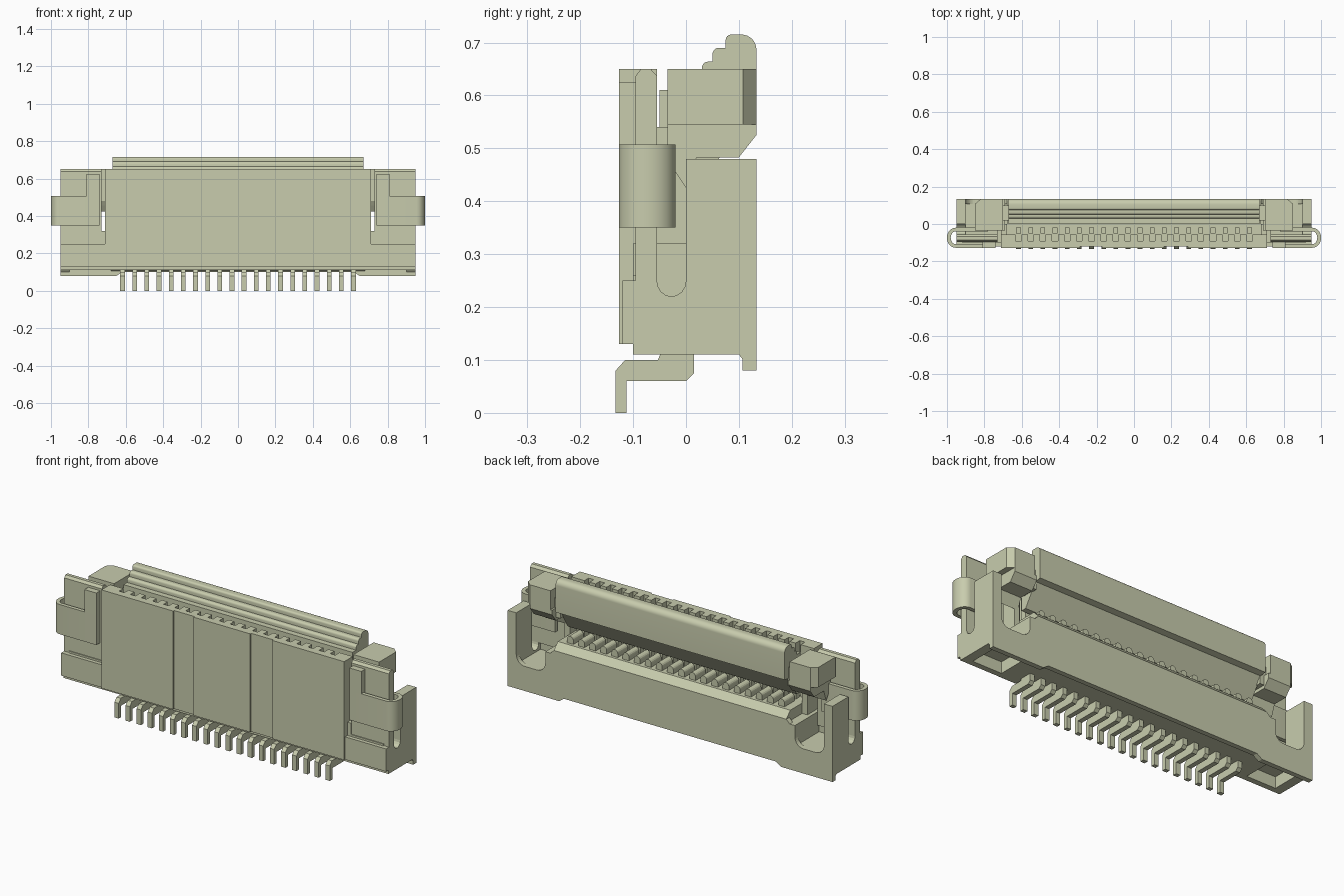
import bpy, bmesh, math
from mathutils import Vector

cube = bpy.data.objects.get("Cube")
if cube:
    bpy.data.objects.remove(cube, do_unlink=True)

mat = bpy.data.materials.new("sage_plastic")
mat.use_nodes = True
color = (0.58, 0.605, 0.42, 1)
mat.diffuse_color = color
mat.node_tree.nodes["Principled BSDF"].inputs["Base Color"].default_value = color

PIN_COUNT = 20
PITCH = 0.065
PIN_X = [(i - (PIN_COUNT - 1) / 2) * PITCH for i in range(PIN_COUNT)]


def prism(name, axis, profile, lo, hi, smooth=False):
    """Extrude a closed 2D profile along x, y or z."""
    place = {"x": lambda p, d: (d, p[0], p[1]),
             "y": lambda p, d: (p[0], d, p[1]),
             "z": lambda p, d: (p[0], p[1], d)}[axis]
    bm = bmesh.new()
    face = bm.faces.new([bm.verts.new(place(p, lo)) for p in profile])
    ext = bmesh.ops.extrude_face_region(bm, geom=[face])
    shift = Vector(place((0, 0), hi - lo))
    bmesh.ops.translate(bm, vec=shift,
                        verts=[v for v in ext["geom"] if isinstance(v, bmesh.types.BMVert)])
    bmesh.ops.recalc_face_normals(bm, faces=bm.faces)
    mesh = bpy.data.meshes.new(name)
    bm.to_mesh(mesh)
    bm.free()
    mesh.materials.append(mat)
    obj = bpy.data.objects.new(name, mesh)
    bpy.context.collection.objects.link(obj)
    if smooth:
        bpy.ops.object.select_all(action="DESELECT")
        obj.select_set(True)
        bpy.context.view_layer.objects.active = obj
        bpy.ops.object.shade_smooth_by_angle(angle=math.radians(30))
    return obj


def box(name, x, y, z):
    return prism(name, "z", [(x[0], y[0]), (x[1], y[0]), (x[1], y[1]), (x[0], y[1])], *z)


def arc(cx, cy, r, start, end, steps=8, ry=None):
    ry = r if ry is None else ry
    angles = [math.radians(start + (end - start) * i / steps) for i in range(steps + 1)]
    return [(cx + r * math.cos(a), cy + ry * math.sin(a)) for a in angles]


def both(obj):
    """Mirror a left part across the centre."""
    mod = obj.modifiers.new("mirror", "MIRROR")
    mod.use_axis[0] = True
    mod.merge_threshold = 0.0001
    return obj


# Back wall with a round-bottomed notch at each end
half = [(0.62, 0.1), (0.65, 0.08), (0.95, 0.08), (0.95, 0.48), (0.9, 0.48)]
half += arc(0.85, 0.26, 0.05, 0, -90) + arc(0.78, 0.26, 0.05, -90, -180)
half += [(0.73, 0.32), (0.7, 0.32), (0.68, 0.34)]
prism("back_wall", "y", half + [(-x, z) for x, z in reversed(half)], 0.107, 0.133)

# Central housing with a sloping ledge
prism("housing_core", "x", [(-0.1, 0.11), (0.1, 0.11), (0.107, 0.105), (0.133, 0.105),
      (0.133, 0.34), (0.1, 0.375), (-0.1, 0.375)], -0.68, 0.68)
both(box("core_shoulder", (0.675, 0.73), (-0.1, 0.108), (0.11, 0.32)))
both(box("cavity_end", (0.68, 0.71), (-0.06, 0), (0.31, 0.54)))

# Front wall: shallow recessed panels outside, contact grooves inside
front, recess, inner, groove = -0.127, -0.119, -0.055, -0.09
wall = [(-0.71, front)]
for a, b in ((-0.29, -0.17), (0.16, 0.29)):
    wall += [(a, front), (a, recess), (b, recess), (b, front)]
wall += [(0.71, front), (0.71, inner)]
for x in reversed(PIN_X):
    wall += [(x + 0.015, inner), (x + 0.015, groove), (x - 0.015, groove), (x - 0.015, inner)]
wall += [(-0.71, inner)]
prism("front_wall", "z", wall, 0.13, 0.65)

# Ends of the housing
end_profile = [(-0.1, 0.11), (0.1, 0.11), (0.108, 0.1), (0.108, 0.48), (0, 0.48)]
end_profile += arc(-0.0275, 0.25, 0.0275, 0, -180, ry=0.03)
end_profile += [(-0.055, 0.48), (-0.095, 0.48), (-0.095, 0.25), (-0.1, 0.25)]
both(prism("end_wall", "x", end_profile, 0.9, 0.95))
both(box("end_floor", (0.72, 0.91), (-0.1, 0.11), (0.17, 0.21)))
both(box("end_front", (0.7, 0.92), (-0.1, -0.07), (0.11, 0.26)))
both(box("end_front_pad", (0.7, 0.95), (-0.12, -0.095), (0.13, 0.25)))

# Rotating flap with a stepped, rounded lip and a slanted underside
flap = [(0.03, 0.43), (0.1, 0.54), (0.133, 0.545)] + arc(0.105, 0.687, 0.028, 0, 90)
flap += arc(0.085, 0.705, 0.01, 90, 180, 4) + [(0.075, 0.69)]
flap += arc(0.062, 0.678, 0.012, 90, 180, 4) + [(0.05, 0.664)]
flap += arc(0.042, 0.652, 0.012, 90, 180, 4) + [(0.03, 0.64), (0.0, 0.64), (0.0, 0.43)]
prism("flap", "x", flap, -0.67, 0.67, smooth=True)
both(prism("end_block", "z", [(0.7, -0.035), (0.85, -0.035), (0.85, 0.108),
     (0.82, 0.133), (0.7, 0.133)], 0.545, 0.65))
both(box("flap_pivot", (0.665, 0.71), (0.02, 0.1), (0.5, 0.6)))
both(prism("flap_arm", "x", [(-0.035, 0.55), (0.133, 0.55), (0.133, 0.525), (0.1, 0.483),
     (0.02, 0.483), (0, 0.425), (-0.02, 0.455), (-0.035, 0.48)], 0.69, 0.82))

# Metal clip bent around each end, with a chamfered tab standing inside it
clip = [(0.74, -0.127)] + arc(0.955, -0.0735, 0.045, -90, 90, 12, ry=0.0535)
clip += [(0.78, -0.02), (0.78, -0.04)]
clip += arc(0.955, -0.0735, 0.025, 90, -90, 12, ry=0.0335) + [(0.74, -0.107)]
both(prism("clip_loop", "z", clip, 0.35, 0.507, smooth=True))
both(box("clip_tongue", (0.74, 0.81), (-0.127, -0.095), (0.35, 0.625)))
both(prism("clip_tab", "x", [(-0.095, 0.25), (-0.055, 0.25), (-0.055, 0.637),
     (-0.067, 0.65), (-0.085, 0.65), (-0.095, 0.637)], 0.73, 0.95))

# Repeated contacts: bent tail, upright beam and rounded tip
pin = [(-0.133, 0), (-0.112, 0), (-0.112, 0.06), (0, 0.06), (0.015, 0.075), (0.015, 0.12),
       (-0.045, 0.12), (-0.053, 0.1), (-0.115, 0.1), (-0.133, 0.08)]
for x in PIN_X:
    prism("contact_tail", "x", pin, x - 0.0125, x + 0.0125)
    box("contact_beam", (x - 0.0125, x + 0.0125), (-0.05, -0.018), (0.37, 0.61))
    prism("contact_tip", "y", [(x + 0.018, 0.37)] + arc(x, 0.395, 0.018, 0, 180)
          + [(x - 0.018, 0.37)], 0.0, 0.085)
